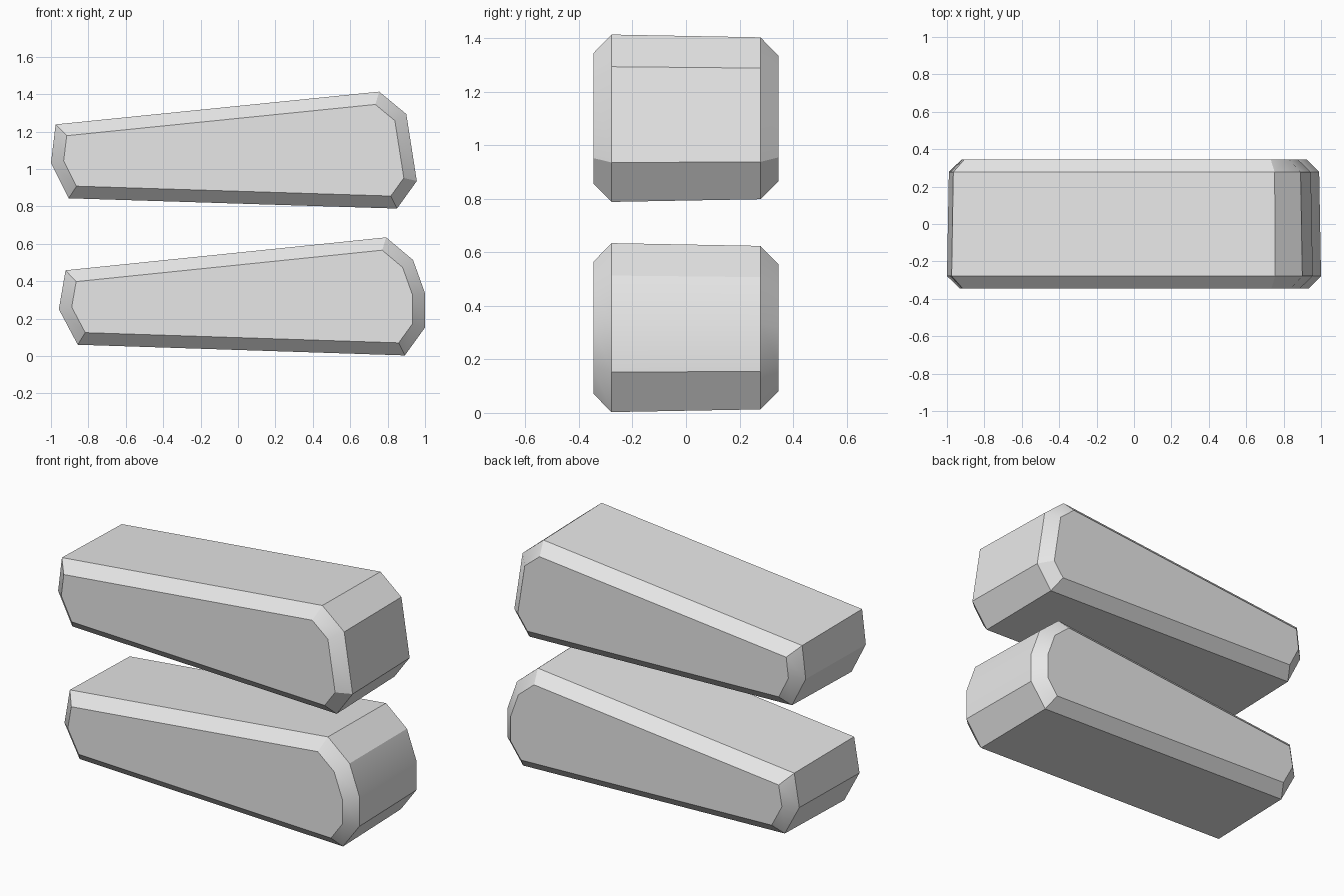
import bpy
import bmesh
from mathutils import Vector

cube = bpy.data.objects.get("Cube")
if cube:
    bpy.data.objects.remove(cube, do_unlink=True)

grey = bpy.data.materials.new("light_grey")
grey.use_nodes = True
grey.diffuse_color = (0.8, 0.8, 0.8, 1)
grey.node_tree.nodes["Principled BSDF"].inputs["Base Color"].default_value = (0.8, 0.8, 0.8, 1)


def inset(outline, amount):
    """Move every side of a clockwise outline inward by the same distance."""
    points = [Vector(p) for p in outline]
    result = []
    for i, p in enumerate(points):
        a = (p - points[i - 1]).normalized()
        b = (points[(i + 1) % len(points)] - p).normalized()
        na, nb = Vector((a.y, -a.x)), Vector((b.y, -b.x))
        result.append(p + (na + nb) * amount / (1 + na.dot(nb)))
    return result


def make_block(name, outline):
    """Slightly tapered wedge with chamfered front and back rims."""
    bm = bmesh.new()
    # (depth, inset) of each ring from front cap to back cap
    sections = [(-0.345, 0.066), (-0.278, 0), (0.278, 0.01), (0.345, 0.076)]
    rings = [[bm.verts.new((p.x, y, p.y)) for p in inset(outline, d)]
             for y, d in sections]
    for front, back in zip(rings, rings[1:]):
        for i in range(len(front)):
            bm.faces.new((front[i - 1], front[i], back[i], back[i - 1]))
    bm.faces.new(rings[0])
    bm.faces.new(rings[-1])
    bmesh.ops.recalc_face_normals(bm, faces=bm.faces)
    mesh = bpy.data.meshes.new(name)
    bm.to_mesh(mesh)
    bm.free()
    mesh.materials.append(grey)
    obj = bpy.data.objects.new(name, mesh)
    bpy.context.collection.objects.link(obj)
    # Smooth only the shallow corners
    bpy.ops.object.select_all(action='DESELECT')
    obj.select_set(True)
    bpy.context.view_layer.objects.active = obj
    bpy.ops.object.shade_smooth_by_angle(angle=0.523)


# Outlines run clockwise from the upper left corner
make_block("upper_block", [
    (-0.975, 1.238), (0.755, 1.413), (0.9, 1.293), (0.956, 0.935),
    (0.85, 0.788), (-0.905, 0.843), (-1.0, 1.032)])
make_block("lower_block", [
    (-0.922, 0.458), (0.792, 0.634), (0.936, 0.513), (1.0, 0.335),
    (1.0, 0.152), (0.892, 0.003), (-0.857, 0.06), (-0.958, 0.25)])
